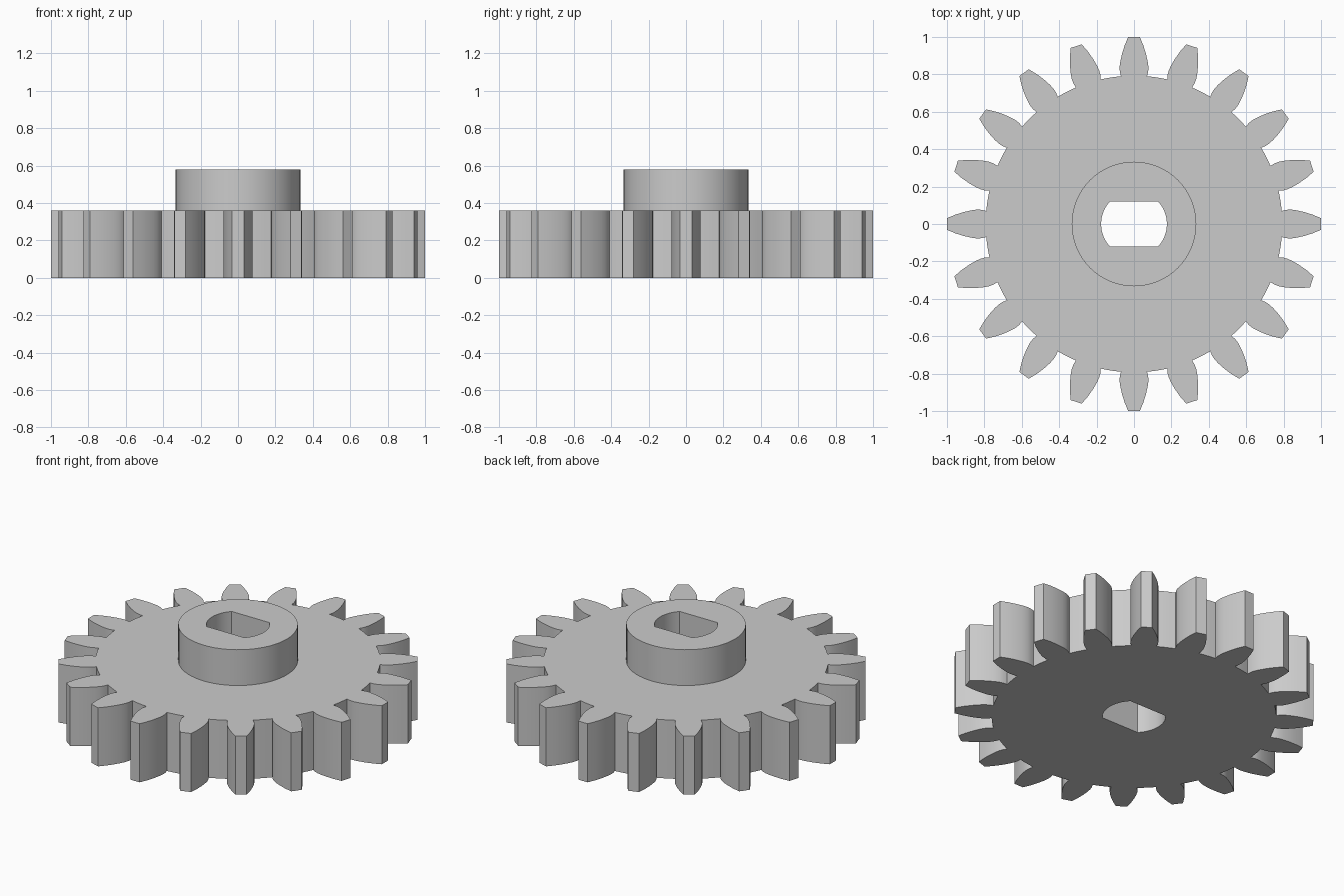
import bpy
import bmesh
import math
from mathutils import Vector

cube = bpy.data.objects.get("Cube")
if cube:
    bpy.data.objects.remove(cube, do_unlink=True)

TEETH = 20
ROOT_R = 0.793
GEAR_H, TOTAL_H = 0.36, 0.58
HUB_R, BORE_R, FLAT_Y = 0.333, 0.176, 0.121

# One tooth flank as (distance from axis, half width), root to tip
FLANK = [(0.79, 0.07), (0.815, 0.076), (0.84, 0.077), (0.87, 0.073),
         (0.91, 0.064), (0.955, 0.05), (1.0, 0.031)]


def polar(r, a):
    return Vector((r * math.cos(a), r * math.sin(a)))


def gear_outline():
    """Closed outline of all teeth, joined by short root arcs."""
    tooth = [Vector((r, -w)) for r, w in FLANK]
    tooth += [Vector((r, w)) for r, w in reversed(FLANK)]
    step = math.tau / TEETH
    half = math.atan2(FLANK[0][1], FLANK[0][0])
    points = []
    for i in range(TEETH):
        a = i * step
        c, s = math.cos(a), math.sin(a)
        points += [Vector((c * p.x - s * p.y, s * p.x + c * p.y)) for p in tooth]
        for k in (1, 2):
            points.append(polar(ROOT_R, a + half + (step - 2 * half) * k / 3))
    return points


def circle_outline(radius, count=64):
    return [polar(radius, math.tau * i / count) for i in range(count)]


def bore_outline(count=12):
    """Round bore with two parallel flats."""
    limit = math.asin(FLAT_Y / BORE_R)
    return [polar(BORE_R, base - limit + 2 * limit * i / count)
            for base in (0, math.pi) for i in range(count + 1)]


def add_loop(bm, outline, z):
    verts = [bm.verts.new((p.x, p.y, z)) for p in outline]
    edges = [bm.edges.new((verts[i - 1], v)) for i, v in enumerate(verts)]
    return verts, edges


def add_wall(bm, low, high):
    a, b = low[0], high[0]
    for i in range(len(a)):
        bm.faces.new((a[i - 1], a[i], b[i], b[i - 1]))


def add_cap(bm, outer, inner, up):
    bmesh.ops.triangle_fill(bm, use_beauty=True, edges=outer[1] + inner[1],
                            normal=(0, 0, up))


# Gear with raised hub, a single closed solid
bm = bmesh.new()
teeth_low = add_loop(bm, gear_outline(), 0)
teeth_high = add_loop(bm, gear_outline(), GEAR_H)
hub_low = add_loop(bm, circle_outline(HUB_R), GEAR_H)
hub_high = add_loop(bm, circle_outline(HUB_R), TOTAL_H)
bore_low = add_loop(bm, bore_outline(), 0)
bore_high = add_loop(bm, bore_outline(), TOTAL_H)

add_cap(bm, teeth_low, bore_low, -1)
add_cap(bm, teeth_high, hub_low, 1)
add_cap(bm, hub_high, bore_high, 1)
add_wall(bm, teeth_low, teeth_high)
add_wall(bm, hub_low, hub_high)
add_wall(bm, bore_low, bore_high)
bmesh.ops.recalc_face_normals(bm, faces=bm.faces[:])

mesh = bpy.data.meshes.new("gear_with_hub")
bm.to_mesh(mesh)
bm.free()
gear = bpy.data.objects.new("gear_with_hub", mesh)
bpy.context.collection.objects.link(gear)

# Plain grey material
grey = bpy.data.materials.new("plain_grey")
grey.use_nodes = True
colour = (0.6, 0.6, 0.6, 1)
grey.diffuse_color = colour
grey.node_tree.nodes["Principled BSDF"].inputs["Base Color"].default_value = colour
mesh.materials.append(grey)

# Smooth flanks and round walls, crisp rims
bpy.ops.object.select_all(action="DESELECT")
gear.select_set(True)
bpy.context.view_layer.objects.active = gear
bpy.ops.object.shade_smooth_by_angle(angle=math.radians(25))
